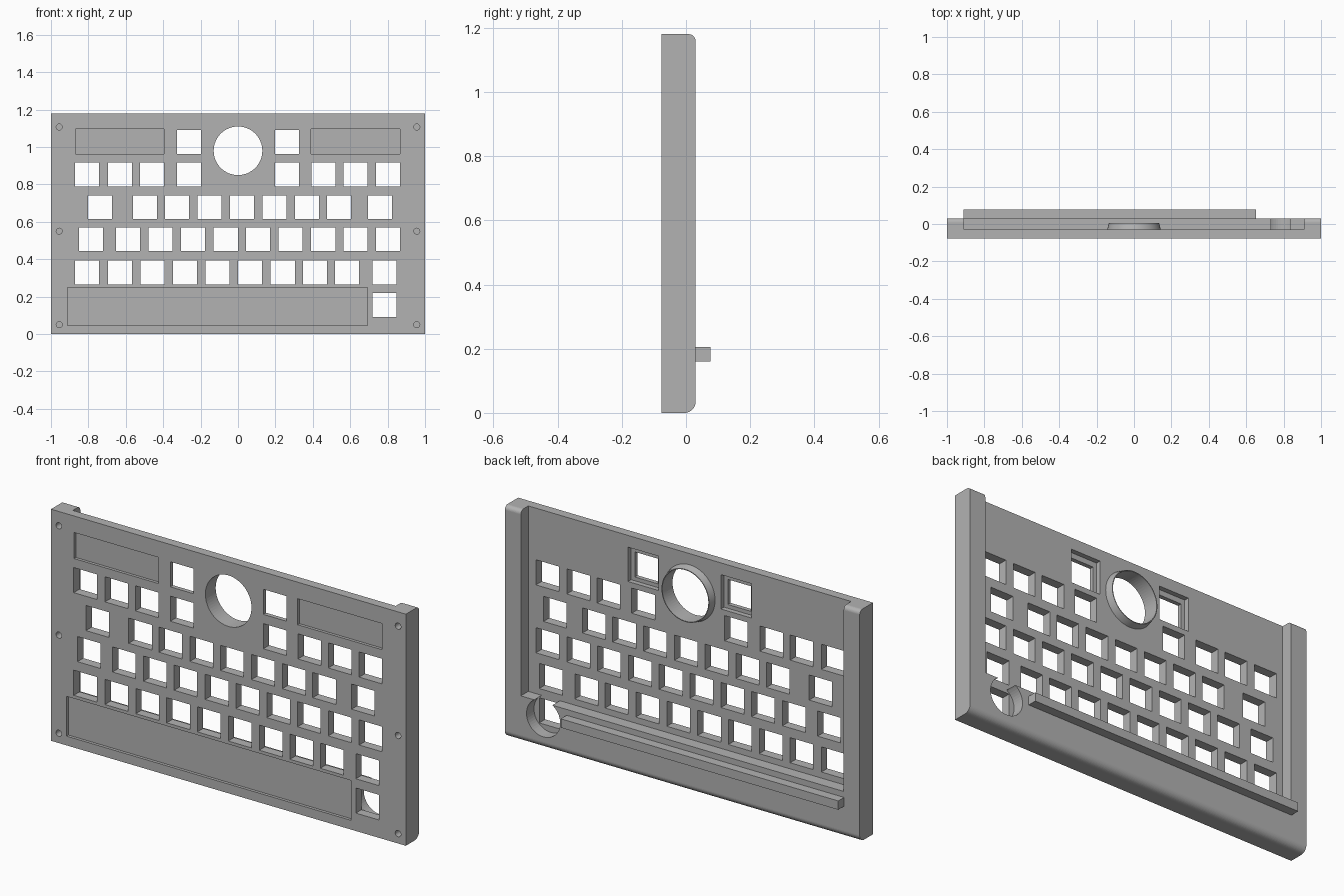
import bpy, bmesh, math
from mathutils import Matrix, Vector

if "Cube" in bpy.data.objects:
    bpy.data.objects.remove(bpy.data.objects["Cube"])

FRONT, FLOOR, BACK = -0.077, -0.03, 0.03
grey = bpy.data.materials.new("plain_grey")
grey.diffuse_color = (0.45, 0.45, 0.45, 1)
grey.use_nodes = True
grey.node_tree.nodes["Principled BSDF"].inputs["Base Color"].default_value = grey.diffuse_color


def finish(bm, name):
    bmesh.ops.recalc_face_normals(bm, faces=bm.faces)
    me = bpy.data.meshes.new(name)
    bm.to_mesh(me)
    bm.free()
    ob = bpy.data.objects.new(name, me)
    bpy.context.collection.objects.link(ob)
    me.materials.append(grey)
    return ob


def box(bm, x0, x1, y0, y1, z0, z1):
    mid = Vector(((x0 + x1) / 2, (y0 + y1) / 2, (z0 + z1) / 2))
    size = Matrix.Diagonal((x1 - x0, y1 - y0, z1 - z0, 1))
    bmesh.ops.create_cube(bm, size=1, matrix=Matrix.Translation(mid) @ size)


def rod(bm, x, z, r, y0, y1, n):
    m = Matrix.Translation((x, (y0 + y1) / 2, z)) @ Matrix.Rotation(math.pi / 2, 4, 'X')
    bmesh.ops.create_cone(bm, cap_ends=True, segments=n, radius1=r, radius2=r,
                          depth=y1 - y0, matrix=m)


def cut(target, bm):
    cutter = finish(bm, "cutter")
    cutter.hide_render = True
    mod = target.modifiers.new("cut", 'BOOLEAN')
    mod.operation, mod.solver, mod.object = 'DIFFERENCE', 'EXACT', cutter
    bpy.context.view_layer.objects.active = target
    bpy.ops.object.modifier_apply(modifier=mod.name)
    bpy.data.objects.remove(cutter)


# Body: side profile with rounded back edges, extruded across x
profile = [(FRONT, 1.18), (FRONT, 0.0)]
for r, z, start in ((0.035, 0.035, -90), (0.022, 1.158, 0)):
    for i in range(11):
        a = math.radians(start + 9 * i)
        profile.append((BACK - r + r * math.cos(a), z + r * math.sin(a)))
bm = bmesh.new()
face = bm.faces.new([bm.verts.new((-1, y, z)) for y, z in profile])
ext = bmesh.ops.extrude_face_region(bm, geom=[face])
bmesh.ops.translate(bm, vec=(2, 0, 0),
                    verts=[v for v in ext["geom"] if isinstance(v, bmesh.types.BMVert)])
body = finish(bm, "keypad_plate")

# Back hollow, shallow front panels and screw holes
bm = bmesh.new()
box(bm, -0.91, 0.91, FLOOR, 0.2, 0.235, 1.4)
panel = FRONT + 0.015
box(bm, -0.87, -0.395, -0.2, panel, 0.963, 1.096)
box(bm, 0.39, 0.866, -0.2, panel, 0.963, 1.096)
box(bm, -0.912, 0.692, -0.2, panel, 0.047, 0.25)
for x in (-0.956, 0.956):
    for z in (0.05, 0.55, 1.107):
        rod(bm, x, z, 0.016, -0.2, FRONT + 0.05, 24)
cut(body, bm)

# Round corner pocket, deeper pockets behind the top keys, large round hole
bm = bmesh.new()
rod(bm, 0.783, 0.155, 0.095, FLOOR, 0.2, 48)
for x in (-0.262, 0.262):
    box(bm, x - 0.086, x + 0.086, -0.055, 0.2, 0.945, 1.12)
rod(bm, 0, 0.98, 0.13, -0.2, 0.2, 64)
cut(body, bm)

# Key openings, row by row
rows = {
    1.028: (-0.262, 0.262),
    0.853: (-0.807, -0.631, -0.46, -0.262, 0.262, 0.457, 0.628, 0.802),
    0.678: (-0.738, -0.497, -0.326, -0.152, 0.021, 0.195, 0.369, 0.54, 0.759),
    0.507: (-0.786, -0.588, -0.414, -0.241, -0.066, 0.107, 0.281, 0.455, 0.628, 0.802),
    0.33: (-0.807, -0.631, -0.457, -0.283, -0.11, 0.064, 0.239, 0.412, 0.583, 0.783),
    0.155: (0.783,),
}
bm = bmesh.new()
for z, xs in rows.items():
    for x in xs:
        box(bm, x - 0.065, x + 0.065, -0.2, -0.02, z - 0.064, z + 0.064)
cut(body, bm)

# Tapered collar behind the round hole
bm = bmesh.new()
section = [(0.13, FLOOR), (0.143, FLOOR), (0.134, 0.006), (0.13, 0.006)]
vs = [bm.verts.new((r, y, 0.98)) for r, y in section]
es = [bm.edges.new((vs[i], vs[(i + 1) % 4])) for i in range(4)]
bmesh.ops.spin(bm, geom=vs + es, cent=(0, 0, 0.98), axis=(0, 1, 0),
               angle=2 * math.pi, steps=64)
bmesh.ops.remove_doubles(bm, verts=bm.verts, dist=1e-4)
collar = finish(bm, "round_hole_collar")
bpy.ops.object.select_all(action='DESELECT')
collar.select_set(True)
bpy.context.view_layer.objects.active = collar
bpy.ops.object.shade_smooth_by_angle(angle=math.radians(30))

# Support bar across the back
bm = bmesh.new()
box(bm, -0.912, 0.652, BACK, 0.077, 0.16, 0.205)
finish(bm, "back_bar")
